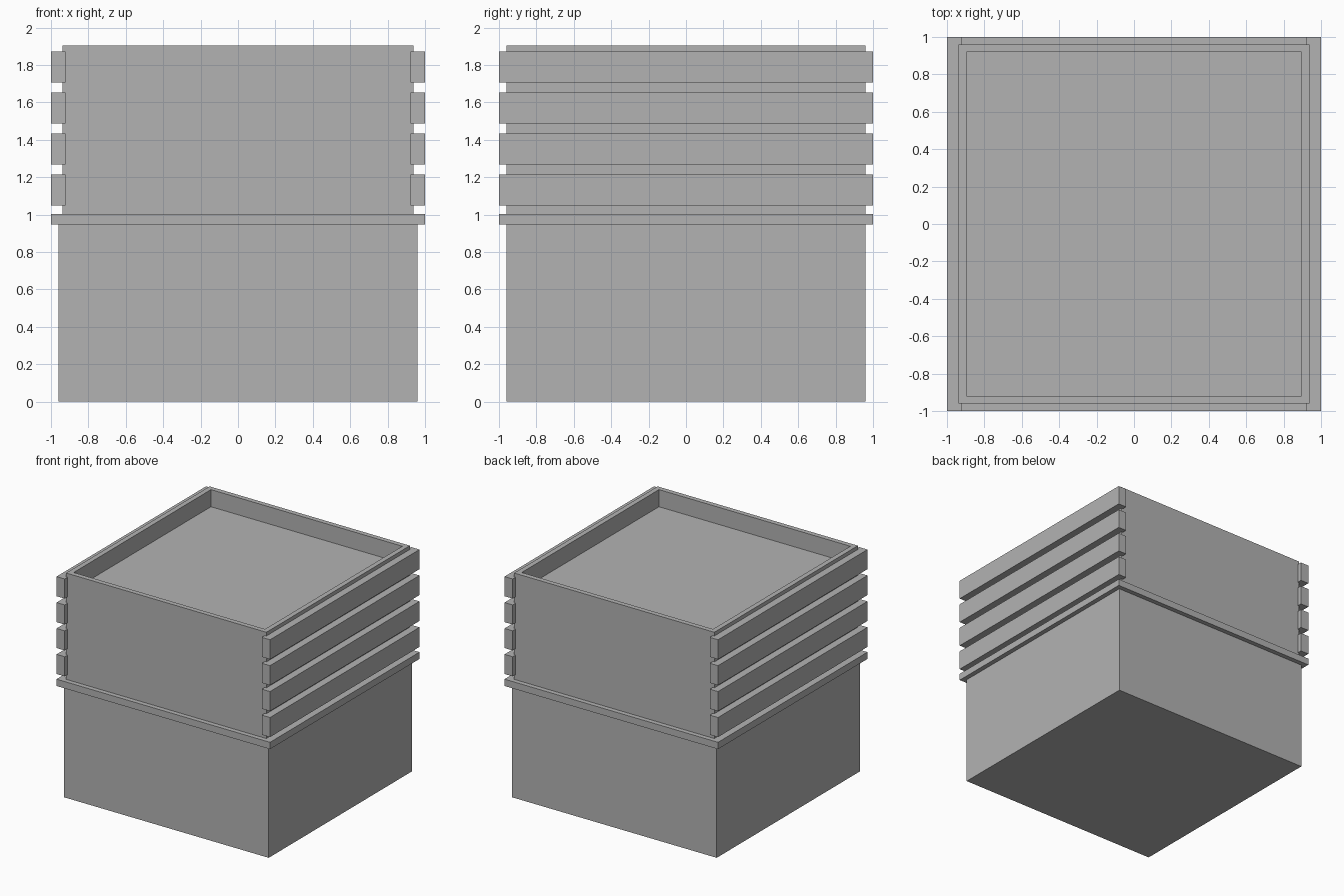
import bpy
import bmesh
from mathutils import Vector

cube = bpy.data.objects.get("Cube")
if cube:
    bpy.data.objects.remove(cube, do_unlink=True)

GREY = (0.45, 0.45, 0.45, 1.0)
grey = bpy.data.materials.new("plain grey")
grey.use_nodes = True
grey.diffuse_color = GREY
grey.node_tree.nodes["Principled BSDF"].inputs["Base Color"].default_value = GREY


def add_box(name, low, high, rim=0.0, depth=0.0):
    """Box between two corners, optionally with a recess in its top."""
    low, high = Vector(low), Vector(high)
    bm = bmesh.new()
    bmesh.ops.create_cube(bm, size=1.0)
    bmesh.ops.scale(bm, vec=high - low, verts=bm.verts)
    bmesh.ops.translate(bm, vec=(low + high) / 2, verts=bm.verts)
    if rim:
        bm.normal_update()
        top = max(bm.faces, key=lambda f: f.calc_center_median().z)
        bmesh.ops.inset_region(bm, faces=[top], thickness=rim)
        ret = bmesh.ops.extrude_discrete_faces(bm, faces=[top])
        bmesh.ops.translate(bm, vec=(0, 0, -depth), verts=ret["faces"][0].verts)
    mesh = bpy.data.meshes.new(name)
    bm.to_mesh(mesh)
    bm.free()
    mesh.materials.append(grey)
    obj = bpy.data.objects.new(name, mesh)
    bpy.context.collection.objects.link(obj)
    return obj


# Main body: base block, projecting ledge, open-topped upper box
add_box("base_block", (-0.96, -0.96, 0), (0.96, 0.96, 0.946))
add_box("ledge", (-1, -1, 0.946), (1, 1, 1.004))
add_box("upper_box", (-0.938, -0.96, 1.004), (0.938, 0.96, 1.904), rim=0.059, depth=0.145)

# Four horizontal slats on each side
for side, sign in (("left", 1), ("right", -1)):
    x0, x1 = sorted((sign * 0.923, sign * 1.0))
    for i in range(4):
        z = 1.048 + i * 0.2195
        add_box(f"{side}_slat_{i + 1}", (x0, -1, z), (x1, 1, z + 0.166))
